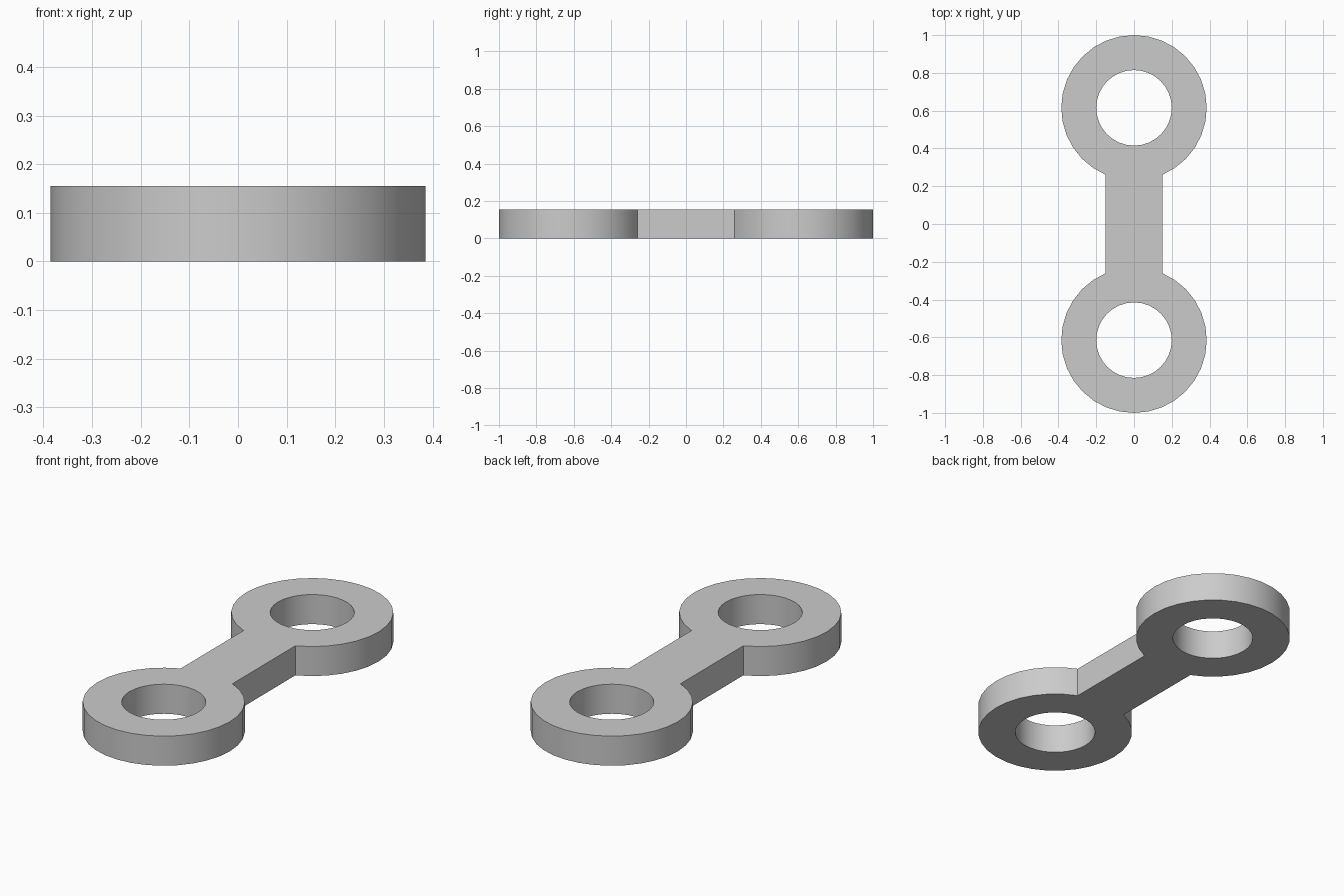
import bpy, bmesh, math

cube = bpy.data.objects.get("Cube")
if cube:
    bpy.data.objects.remove(cube, do_unlink=True)

HEIGHT = 0.155
CENTRE_Y = 0.615
OUTER = 0.385
INNER = 0.2
BAR_HALF = 0.15
ARC_STEPS = 28
GAP_STEPS = 4

grey = bpy.data.materials.new("plain_grey")
grey.use_nodes = True
colour = (0.6, 0.6, 0.6, 1)
grey.diffuse_color = colour
grey.node_tree.nodes["Principled BSDF"].inputs["Base Color"].default_value = colour

bm = bmesh.new()
gap = math.asin(BAR_HALF / OUTER)  # half angle where the bar meets a ring


def arc(radius, start, end, steps, side):
    """Vertices on an arc; angles are measured from the direction of the bar."""
    points = []
    for i in range(steps + 1):
        a = start + (end - start) * i / steps
        points.append(bm.verts.new((radius * math.sin(a),
                                    side * (CENTRE_Y - radius * math.cos(a)), 0)))
    return points


def ring(side):
    """Flat eyelet, returning the bar corners and hole edge from +x to -x."""
    outer = arc(OUTER, gap, 2 * math.pi - gap, ARC_STEPS, side)
    inner = arc(INNER, gap, 2 * math.pi - gap, ARC_STEPS, side)
    for i in range(ARC_STEPS):
        bm.faces.new((outer[i], outer[i + 1], inner[i + 1], inner[i]))
    hole = arc(INNER, gap, -gap, GAP_STEPS, side)[1:-1]
    return [outer[0], inner[0]] + hole + [inner[-1], outer[-1]], inner


# Two eyelets joined by the straight bar
back_edge, _ = ring(1)
front_edge, _ = ring(-1)
bar = [back_edge[0], back_edge[-1], front_edge[-1], front_edge[0]]
bm.faces.new(bar)
for edge in (back_edge, front_edge):
    bm.faces.new(edge)

# Remove stray hole vertices and give the plate its thickness
bmesh.ops.delete(bm, geom=[v for v in bm.verts if not v.link_faces], context='VERTS')
raised = bmesh.ops.extrude_face_region(bm, geom=bm.faces[:], use_keep_orig=True)
top = [g for g in raised["geom"] if isinstance(g, bmesh.types.BMVert)]
bmesh.ops.translate(bm, verts=top, vec=(0, 0, HEIGHT))
bmesh.ops.recalc_face_normals(bm, faces=bm.faces[:])

mesh = bpy.data.meshes.new("link_plate")
bm.to_mesh(mesh)
bm.free()
mesh.materials.append(grey)
link = bpy.data.objects.new("link_plate", mesh)
bpy.context.collection.objects.link(link)

# Smooth curved walls, crisp rims and corners
bpy.ops.object.select_all(action='DESELECT')
link.select_set(True)
bpy.context.view_layer.objects.active = link
bpy.ops.object.shade_smooth_by_angle(angle=math.radians(30))
